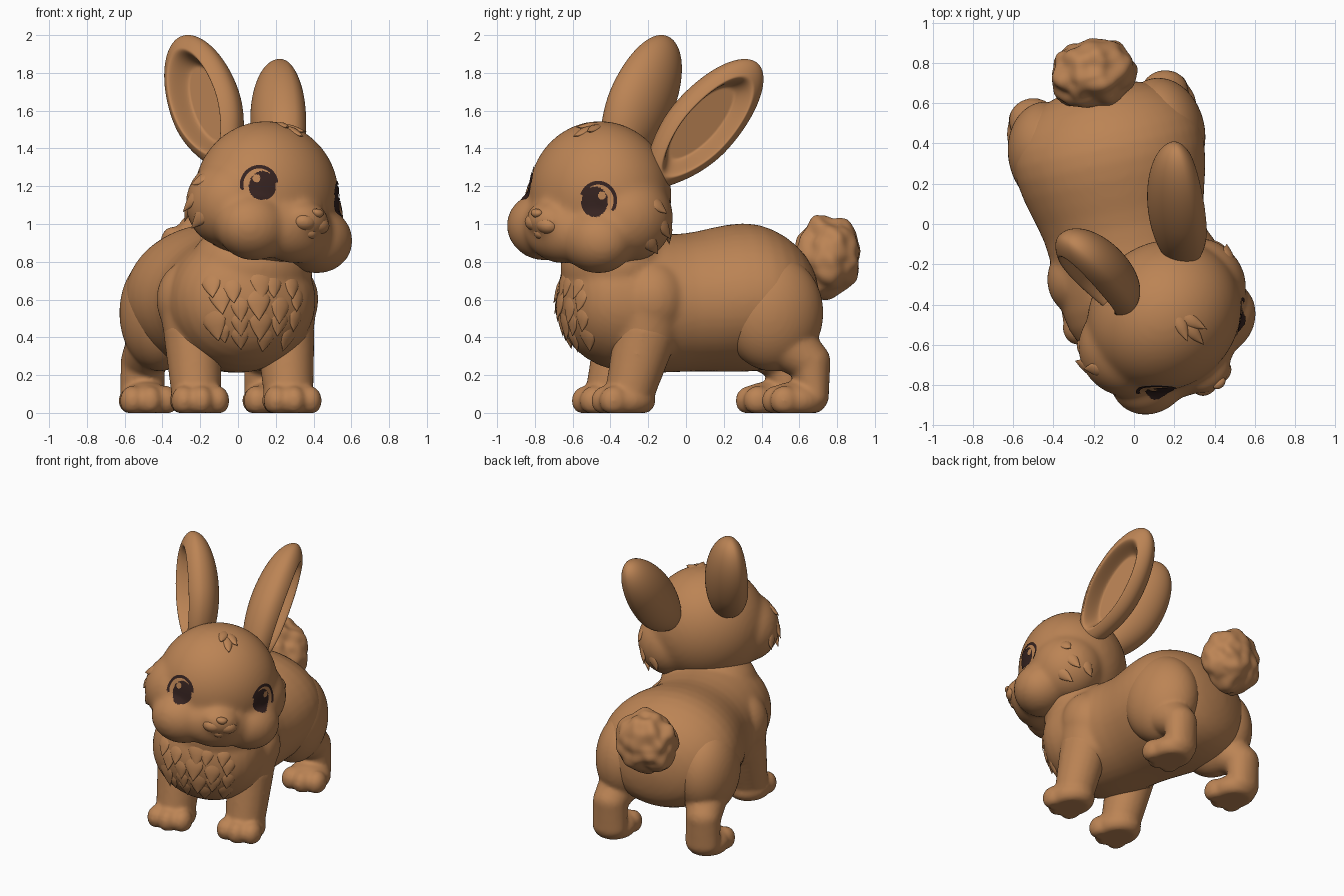
import bpy, bmesh, math, random
from mathutils import Matrix, Vector, noise
from math import sin, cos, pi, radians

cube = bpy.data.objects.get("Cube")
if cube:
    bpy.data.objects.remove(cube)
random.seed(4)


def material(name, rgb):
    m = bpy.data.materials.new(name)
    m.use_nodes = True
    m.diffuse_color = (*rgb, 1)
    m.node_tree.nodes["Principled BSDF"].inputs["Base Color"].default_value = (*rgb, 1)
    return m


FUR = material("brown_fur", (0.50, 0.23, 0.09))
DARK = material("dark_eye", (0.035, 0.016, 0.014))

# The body is turned a little to its left; the head turns further and tilts
BODY = Matrix.Rotation(radians(12), 4, "Z") @ Matrix.Translation((-0.05, 0, 0))
HEAD = (Matrix.Translation((0.15, -0.455, 1.15)) @ Matrix.Rotation(radians(41), 4, "Z")
        @ Matrix.Rotation(radians(9), 4, "Y"))


def finish(name, bm, mat=FUR, frame=Matrix(), voxel=0, subdiv=0, soften=8):
    bmesh.ops.transform(bm, matrix=frame, verts=bm.verts)
    bmesh.ops.recalc_face_normals(bm, faces=bm.faces)
    me = bpy.data.meshes.new(name)
    bm.to_mesh(me)
    bm.free()
    me.materials.append(mat)
    me.shade_smooth()
    ob = bpy.data.objects.new(name, me)
    bpy.context.collection.objects.link(ob)
    if subdiv:
        sub = ob.modifiers.new("subdivide", "SUBSURF")
        sub.levels = sub.render_levels = subdiv
    if voxel:
        rm = ob.modifiers.new("blend", "REMESH")
        rm.mode, rm.voxel_size, rm.use_smooth_shade = "VOXEL", voxel, True
        sm = ob.modifiers.new("soften", "SMOOTH")
        sm.factor, sm.iterations = 0.5, soften
    return ob


def ball(bm, c, r, sub=4):
    mat = Matrix.Translation(c) @ Matrix.Diagonal((*r, 1))
    return bmesh.ops.create_icosphere(bm, subdivisions=sub, radius=1, matrix=mat)["verts"]


def chain(bm, a, ra, b, rb, n=8):
    """Row of overlapping balls that blends into a tapered limb."""
    for i in range(n + 1):
        t = i / n
        ball(bm, Vector(a).lerp(Vector(b), t), Vector(ra).lerp(Vector(rb), t), 3)


def paw(bm, x, y):
    ball(bm, (x, y, 0.065), (0.145, 0.165, 0.1))
    for k in (-1, 0, 1):
        ball(bm, (x + k * 0.09, y - 0.1 + abs(k) * 0.025, 0.065), (0.066, 0.08, 0.08), 3)
    for v in bm.verts:
        v.co.z = max(v.co.z, 0)


# Torso: elliptical rings along the spine (y, centre z, half width, half height)
RINGS = [(-0.66, 0.6, 0.14, 0.13), (-0.62, 0.6, 0.25, 0.23), (-0.53, 0.6, 0.36, 0.32),
         (-0.38, 0.59, 0.4, 0.38), (-0.18, 0.58, 0.4, 0.375), (0, 0.58, 0.4, 0.365),
         (0.15, 0.6, 0.45, 0.385), (0.33, 0.615, 0.49, 0.405), (0.47, 0.605, 0.48, 0.38),
         (0.6, 0.585, 0.4, 0.315), (0.68, 0.57, 0.27, 0.22), (0.71, 0.57, 0.13, 0.11)]
SEG = 24
bm = bmesh.new()
loops = [[bm.verts.new((w * cos(2 * pi * k / SEG), y, z + h * sin(2 * pi * k / SEG)))
          for k in range(SEG)] for y, z, w, h in RINGS]
for a, b in zip(loops, loops[1:]):
    for k in range(SEG):
        bm.faces.new((a[k - 1], a[k], b[k], b[k - 1]))
for loop, y, z in ((loops[0], -0.69, 0.6), (loops[-1], 0.725, 0.57)):
    tip = bm.verts.new((0, y, z))
    for k in range(SEG):
        bm.faces.new((loop[k - 1], loop[k], tip))

# Neck and shoulders flow into the torso
ball(bm, (0.04, -0.38, 0.77), (0.33, 0.29, 0.25))
for s in (-1, 1):
    x = 0.25 * s
    ball(bm, (x, -0.22, 0.6), (0.185, 0.19, 0.21))
    chain(bm, (x, -0.23, 0.56), (0.175, 0.185, 0.18), (x, -0.26, 0.4), (0.15, 0.17, 0.15), 4)
torso = finish("torso", bm, frame=BODY, subdiv=1, voxel=0.016, soften=10)

# Legs and paws
for s, side in ((-1, "right"), (1, "left")):
    bm = bmesh.new()
    x = 0.25 * s
    chain(bm, (x, -0.26, 0.42), (0.155, 0.17, 0.15), (x, -0.34, 0.13), (0.135, 0.135, 0.12))
    paw(bm, x, -0.375)
    finish(f"front_leg_{side}", bm, frame=BODY, voxel=0.013)

    bm = bmesh.new()
    ball(bm, (0.285 * s, 0.42, 0.53), (0.21, 0.27, 0.31))
    chain(bm, (0.31 * s, 0.5, 0.36), (0.14, 0.15, 0.14), (0.335 * s, 0.61, 0.27), (0.12, 0.11, 0.11), 4)
    chain(bm, (0.335 * s, 0.61, 0.27), (0.12, 0.11, 0.11), (0.335 * s, 0.625, 0.09), (0.12, 0.085, 0.09))
    paw(bm, 0.335 * s, 0.53)
    finish(f"hind_leg_{side}", bm, frame=BODY, voxel=0.013)

# Fluffy tail
bm = bmesh.new()
TAIL = Vector((0.005, 0.775, 0.825))
for v in ball(bm, TAIL, (0.215, 0.17, 0.215), 5):
    v.co += (v.co - TAIL).normalized() * 0.03 * noise.noise(v.co * 12)
finish("tail", bm, frame=BODY)

# Head: skull with jowls, full cheeks and a soft muzzle
bm = bmesh.new()
ball(bm, (0, 0, 0), (0.4, 0.36, 0.395), 5)
ball(bm, (0, -0.25, -0.18), (0.25, 0.16, 0.18))
ball(bm, (0, -0.35, -0.13), (0.13, 0.1, 0.095))
for s in (-1, 1):
    ball(bm, (0.25 * s, 0.0, -0.08), (0.225, 0.24, 0.235))
    ball(bm, (0.22 * s, -0.18, -0.2), (0.21, 0.185, 0.18))
head = finish("head", bm, frame=HEAD, voxel=0.016, soften=20)

bm = bmesh.new()
for s in (-1, 1):
    ball(bm, (0.045 * s, -0.385, -0.15), (0.07, 0.06, 0.05))
ball(bm, (0, -0.38, -0.2), (0.045, 0.045, 0.035))
finish("muzzle", bm, frame=HEAD, voxel=0.007, soften=4)
bm = bmesh.new()
for v in ball(bm, (0, -0.43, -0.095), (0.036, 0.028, 0.024)):
    v.co.x *= 1 + 9 * (v.co.z + 0.095)
finish("nose", bm, frame=HEAD)


# Ears: thick egg-shaped paddles with a hollow on the outward side
def ear(name, base, tip, facing, width, front, back):
    base, tip = Vector(base), Vector(tip)
    zax = (tip - base).normalized()
    yax = Vector(facing)
    yax = (yax - zax * yax.dot(zax)).normalized()
    frame = Matrix((yax.cross(zax), yax, zax)).transposed().to_4x4()
    frame.translation = (base + tip) / 2
    bm = bmesh.new()
    for v in ball(bm, (0, 0, 0), (1, 1, 1), 6):
        x, y, z = v.co
        depth = y * (front if y > 0 else back)
        if y > 0:
            t = min(max((0.8 - math.hypot(x * 1.1, z)) / 0.26, 0), 1)
            depth -= t * t * (3 - 2 * t) * (depth + 0.04)
        taper = 1 - 0.35 * z * z if z < 0 else 1
        v.co = (x * width * taper, depth, z * (tip - base).length / 2)
    finish(name, bm, frame=frame)


ear("ear_right", (-0.05, -0.41, 1.29), (-0.31, -0.09, 1.985), (-0.55, -0.75, 0), 0.21, 0.12, 0.16)
ear("ear_left", (0.26, -0.2, 1.2), (0.21, 0.38, 1.85), (0.9, 0.25, -0.2), 0.19, 0.12, 0.165)

bpy.context.view_layer.update()
graph = bpy.context.evaluated_depsgraph_get()


def cast(target, start, way):
    hit, p, n, _ = target.evaluated_get(graph).ray_cast(start, way)
    return (p, n) if hit else None


# Eyes: thin dark plates hugging the face, with lash, iris and a glint left open
def is_dark(u, v):
    lash = math.hypot(u, v) > 0.84 and v > -0.1 - 0.3 * u
    iris = math.hypot(u + 0.18, 0.92 * (v + 0.06)) < 0.7
    glint = math.hypot(u - 0.16, v - 0.3) < 0.2
    return lash or (iris and not glint)


NR, NA = 22, 56
for s, side in ((-1, "right"), (1, "left")):
    bm = bmesh.new()
    out = Vector((0.275 * s, -0.25, 0.0))
    across = Vector((0.25 * s, 0.275, 0)).normalized()
    way = HEAD.to_3x3() @ -out.normalized()

    def spot(r, a):
        p = out * 3 + across * 0.1 * r * cos(a) + Vector((0, 0, 0.015 + 0.105 * r * sin(a)))
        p, n = cast(head, HEAD @ p, way)
        return p + n * 0.005

    for i in range(NR):
        for k in range(NA):
            r, a = (i + 0.5) / NR, 2 * pi * (k + 0.5) / NA
            if is_dark(r * cos(a), r * sin(a)):
                quad = [spot((i + p) / NR, 2 * pi * (k + q) / NA)
                        for p, q in ((0.001, 0), (1, 0), (1, 1), (0.001, 1))]
                bm.faces.new([bm.verts.new(p) for p in quad])
    bmesh.ops.remove_doubles(bm, verts=bm.verts, dist=0.0002)
    finish(f"eye_{side}", bm, DARK)


# Fur tufts: pointed locks whose roots sink into the surface
def tuft(bm, target, start, aim, flow, length, width, lift):
    found = cast(target, start, (aim - start).normalized())
    if not found:
        return
    p, n = found
    zax = ((flow - n * flow.dot(n)).normalized() + n * lift).normalized()
    xax = n.cross(zax).normalized()
    rot = Matrix((xax, zax.cross(xax), zax)).transposed().to_4x4()
    rot.translation = p - n * 0.012
    for v in bmesh.ops.create_icosphere(bm, subdivisions=3, radius=1)["verts"]:
        x, y, z = v.co
        k = 1 if z < 0 else (1 - z) ** 0.6
        v.co = rot @ Vector((x * width * k, y * 0.022 * k, z * length))


bm = bmesh.new()
for z, count in ((0.68, 5), (0.58, 5), (0.48, 5), (0.4, 4)):
    for i in range(count):
        x = (i - (count - 1) / 2) * 0.11 + random.uniform(-0.03, 0.03)
        start = BODY @ Vector((x, -1.5, z + 0.6 * x * x + random.uniform(-0.03, 0.03)))
        size = random.uniform(0.75, 1.15)
        tuft(bm, torso, start, start + Vector((-0.2, 1, 0)), Vector((-0.9 * x, 0, -1)),
             0.1 * size, 0.06 * size, 0.25)
finish("chest_fur", bm)

bm = bmesh.new()
for s in (-1, 1):
    for y, z, length in ((0.02, 0.02, 0.07), (0.06, -0.08, 0.09), (0.0, -0.17, 0.09), (0.16, -0.13, 0.08)):
        start = HEAD @ Vector((1.2 * s, y * 3, z * 3))
        flow = HEAD.to_3x3() @ Vector((0.3 * s, 0.6, -0.7))
        tuft(bm, head, start, HEAD.translation, flow, length, 0.04, 0.35)
for x, y, fx in ((-0.03, -0.1, -0.3), (0.03, -0.12, 0.4), (0, -0.18, 0.05)):
    start = HEAD @ Vector((x * 3, y * 3, 1.2))
    tuft(bm, head, start, HEAD.translation, HEAD.to_3x3() @ Vector((fx, -1, 0)), 0.09, 0.035, 0.25)
finish("head_fur", bm)
